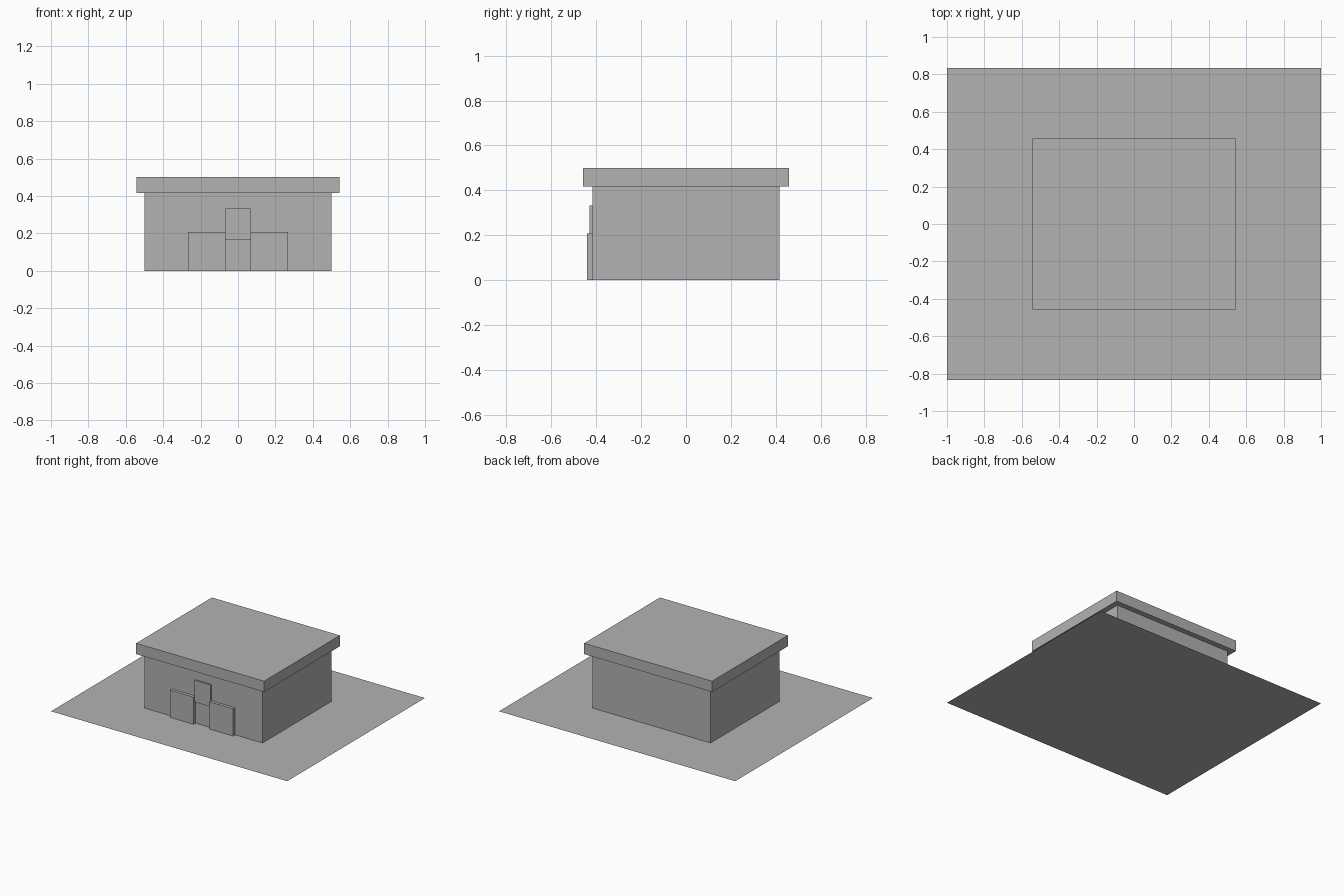
import bpy

if "Cube" in bpy.data.objects:
    bpy.data.objects.remove(bpy.data.objects["Cube"])

grey = bpy.data.materials.new("plain_grey")
grey.diffuse_color = (0.448, 0.448, 0.448, 1)
grey.use_nodes = True
grey.node_tree.nodes["Principled BSDF"].inputs["Base Color"].default_value = grey.diffuse_color


def finish(name):
    obj = bpy.context.object
    obj.name = name
    obj.data.materials.append(grey)
    return obj


def box(name, x, y, z):
    """Box spanning the given (min, max) ranges."""
    spans = (x, y, z)
    bpy.ops.mesh.primitive_cube_add(size=1, location=[(a + b) / 2 for a, b in spans])
    obj = finish(name)
    obj.scale = [b - a for a, b in spans]
    bpy.ops.object.transform_apply(location=False, rotation=False, scale=True)
    return obj


# Flat ground sheet
bpy.ops.mesh.primitive_plane_add(size=2)
finish("ground_sheet").scale = (1, 0.833, 1)
bpy.ops.object.transform_apply(location=False, rotation=False, scale=True)

# Building body and overhanging flat roof
FRONT = -0.417
box("walls", (-0.5, 0.5), (FRONT, 0.417), (0, 0.417))
box("roof_slab", (-0.542, 0.542), (-0.458, 0.458), (0.417, 0.5))

# Raised panel in the middle of the front wall
box("centre_panel", (-0.067, 0.067), (-0.43, FRONT), (0.167, 0.333))

# Matching lower panels on either side
for side, name in ((-1, "left_panel"), (1, "right_panel")):
    box(name, sorted((side * 0.067, side * 0.267)), (-0.441, FRONT), (0, 0.208))
